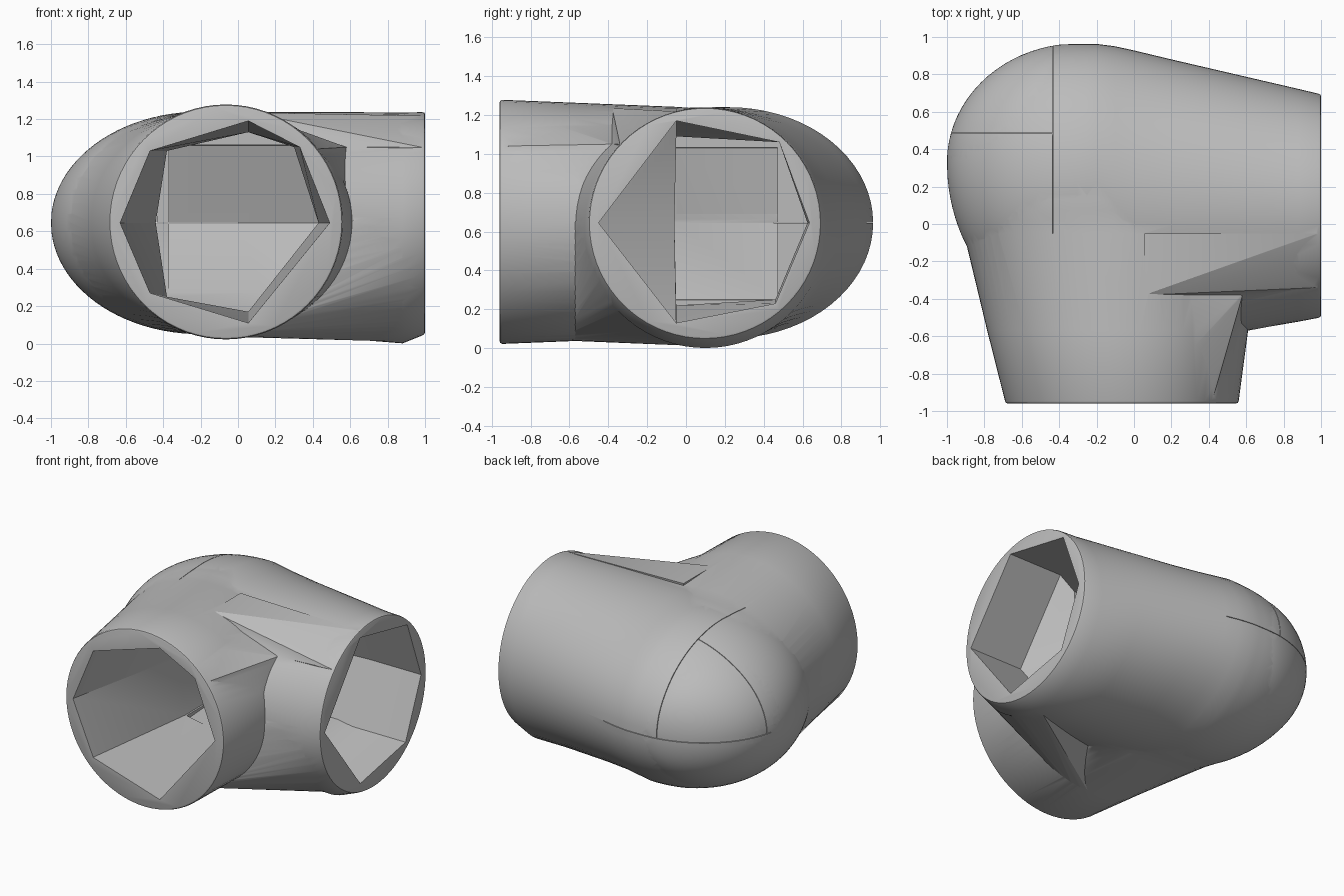
import bpy
import bmesh
from math import sin, cos, pi, sqrt, radians

cube = bpy.data.objects.get("Cube")
if cube:
    bpy.data.objects.remove(cube, do_unlink=True)

MID = 0.645   # height of the pipe axis
SIDES = 72

grey = bpy.data.materials.new("plain_grey")
grey.use_nodes = True
grey.diffuse_color = (0.5, 0.5, 0.5, 1)
grey.node_tree.nodes["Principled BSDF"].inputs["Base Color"].default_value = (0.5, 0.5, 0.5, 1)


def finish(name, bm):
    bmesh.ops.recalc_face_normals(bm, faces=bm.faces)
    mesh = bpy.data.meshes.new(name)
    bm.to_mesh(mesh)
    bm.free()
    mesh.materials.append(grey)
    ob = bpy.data.objects.new(name, mesh)
    bpy.context.collection.objects.link(ob)
    return ob


def loft(name, rings):
    """Skin a closed solid through rings that share a vertex count."""
    bm = bmesh.new()
    loops = [[bm.verts.new(p) for p in ring] for ring in rings]
    n = len(loops[0])
    for a, b in zip(loops, loops[1:]):
        for i in range(n):
            j = (i + 1) % n
            bm.faces.new((a[i], a[j], b[j], b[i]))
    bm.faces.new(loops[0])
    bm.faces.new(loops[-1])
    return finish(name, bm)


def hull(name, points):
    """Smallest convex solid around the points."""
    bm = bmesh.new()
    for p in points:
        bm.verts.new(p)
    bmesh.ops.convex_hull(bm, input=bm.verts)
    return finish(name, bm)


def place(axis, pos, across, z):
    return (across, pos, z) if axis == "y" else (pos, across, z)


def oval(axis, pos, low, high, half, mid=MID, start=0, end=360, count=SIDES):
    c, r = (low + high) / 2, (high - low) / 2
    turn = [radians(start + (end - start) * i / count) for i in range(count)]
    return [place(axis, pos, c + r * cos(t), mid + half * sin(t)) for t in turn]


def box(name, x, y, z):
    return hull(name, [(a, b, c) for a in x for b in y for c in z])


def combine(target, tool, operation):
    mod = target.modifiers.new("join", "BOOLEAN")
    mod.operation = operation
    mod.solver = "EXACT"
    mod.object = tool
    bpy.context.view_layer.objects.active = target
    bpy.ops.object.modifier_apply(modifier=mod.name)
    bpy.data.objects.remove(tool, do_unlink=True)


def arc(value, centre, radius):
    return sqrt(max(0, 1 - ((value - centre) / radius) ** 2))


# Front arm: widens from its mouth, then rounds off into the back of the elbow
rings = [oval("y", -0.96, -0.675, 0.545, 0.613, 0.65),
         oval("y", -0.956, -0.685, 0.555, 0.623, 0.65),
         oval("y", -0.945, -0.69, 0.56, 0.628, 0.65),
         oval("y", -0.57, -0.785, 0.61, 0.613, 0.65),
         oval("y", -0.05, -0.91, 0.62, 0.597)]
for i in range(25):
    y = 0.1 + 0.859 * sin(-0.1 + (pi / 2 + 0.09) * i / 24)
    if y < 0.33:
        left = -1 + 0.09 * ((0.33 - y) / 0.38) ** 2
    else:
        left = -0.3 - 0.7 * arc(y, 0.33, 0.635)
    right = max(left + 0.03, -0.3 + 0.9 * arc(y, 0.1, 0.87) ** 2)
    rings.append(oval("y", y, left, right, 0.595 * arc(y, 0.1, 0.861)))
pipe = loft("pipe_elbow", rings)

# Side arm: starts as the rounded left end and narrows toward its mouth
rings = []
for i in range(25):
    x = -0.2 - 0.797 * cos(pi / 2 * i / 24)
    a = arc(x, -0.3, 0.7) if x < -0.3 else 1
    rings.append(oval("x", x, 0.33 - 0.85 * a, 0.33 + 0.633 * a, 0.595 * arc(x, -0.2, 0.8)))
rings += [oval("x", -0.1, -0.6, 0.95, 0.595),
          oval("x", 0.0, -0.645, 0.928, 0.595),
          oval("x", 0.2, -0.63, 0.88, 0.597, 0.64),
          oval("x", 0.6, -0.57, 0.787, 0.607, 0.63),
          oval("x", 0.88, -0.522, 0.722, 0.617, 0.618),
          oval("x", 0.985, -0.502, 0.697, 0.597, 0.64),
          oval("x", 0.996, -0.497, 0.692, 0.592, 0.642),
          oval("x", 1.0, -0.488, 0.683, 0.583, 0.643)]
combine(pipe, loft("side_arm", rings), "UNION")

# Flat facets on top of the inner corner: a notch between two wedges
ridge, notch = (0.055, -0.38, 1.235), (0.58, -0.38, 1.05)
front_wedge = [ridge, notch, (0.42, -0.94, 1.04), (0.055, -0.94, 1.24),
               (0.6, -0.56, 0.66), (0.0, -0.5, 0.66)]
side_wedge = [ridge, notch, (0.98, -0.34, 1.05), (0.98, -0.05, 1.218),
              (0.055, -0.05, 1.236), (0.98, -0.3, 0.9), (0.055, -0.1, 0.9)]
combine(pipe, hull("front_wedge", front_wedge), "UNION")
combine(pipe, hull("side_wedge", side_wedge), "UNION")

# Web below, drawn straight from the front arm to the side mouth
web = oval("y", -0.57, -0.785, 0.61, 0.613, 0.65, -90, 6, 16)
web += oval("x", 0.983, -0.5, 0.695, 0.595, 0.64, 137, 265, 20)
web += [(0.0, 0.0, 0.3), (0.88, 0.09, 0.01)]
combine(pipe, hull("lower_web", web), "UNION")

# Faceted bore of the front arm
mouth = [(0.055, 1.19), (0.33, 1.05), (0.49, MID), (0.055, 0.11),
         (-0.47, 0.27), (-0.63, MID), (-0.47, 1.03)]
deep = [(0.055, 1.13), (0.30, 1.05), (0.43, MID), (0.055, 0.17),
        (-0.38, 0.25), (-0.44, MID), (-0.38, 1.03)]
front_bore = loft("front_bore", [[place("y", y, *p) for p in prof] for y, prof in
                                 ((-1.0, mouth), (-0.94, mouth), (-0.05, deep), (0.47, deep))])
combine(pipe, front_bore, "DIFFERENCE")

# Faceted bore of the side arm, stepping in at the inner corner
mouth = [(-0.45, MID), (-0.05, 1.17), (0.48, 1.06), (0.635, MID), (0.46, 0.23), (-0.05, 0.13)]
deep = [(-0.06, MID), (-0.05, 1.09), (0.48, 1.06), (0.625, MID), (0.46, 0.25), (-0.05, 0.22)]
side_bore = loft("side_bore", [[place("x", x, *p) for p in prof] for x, prof in
                               ((1.05, mouth), (0.58, mouth), (0.46, deep), (-0.37, deep))])
combine(pipe, side_bore, "DIFFERENCE")

# Hairline seams around the rounded corner
g = 0.002
seams = [box("seam_across", (-0.435 - g, -0.435 + g), (-0.05, 1.1), (MID, 1.4)),
         box("seam_corner", (-1.1, -0.437), (0.485 - g, 0.485 + g), (MID, 1.4)),
         box("seam_level", (-1.1, 0.0), (0.45, 1.1), (MID - g, MID + g))]
for seam in seams:
    combine(pipe, seam, "DIFFERENCE")

# Smooth outside with crisp bore facets
bpy.ops.object.select_all(action="DESELECT")
pipe.select_set(True)
bpy.context.view_layer.objects.active = pipe
bpy.ops.object.shade_smooth_by_angle(angle=0.5)
